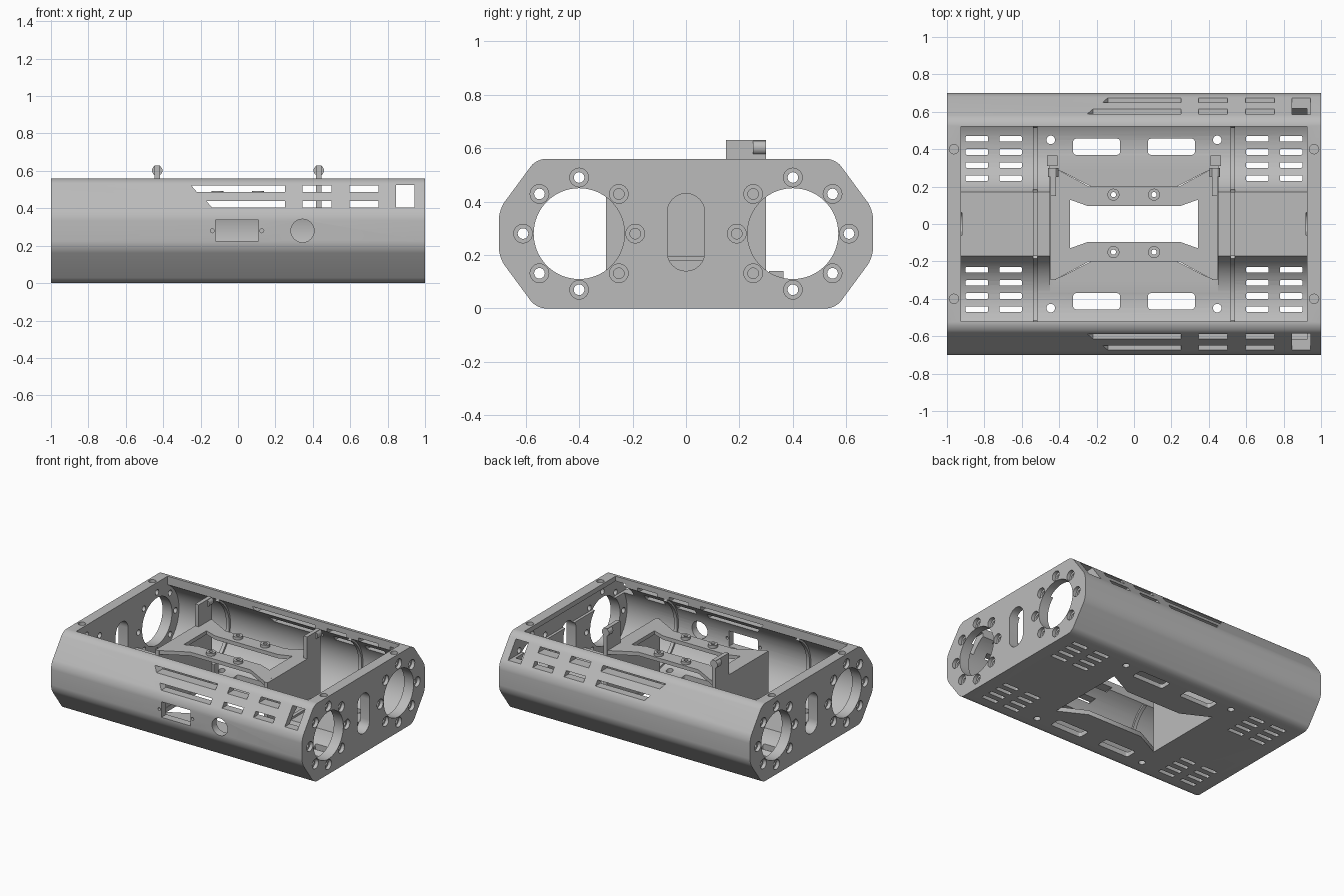
import bpy, bmesh, math

cube = bpy.data.objects.get("Cube")
if cube:
    bpy.data.objects.remove(cube, do_unlink=True)

grey = bpy.data.materials.new("light_grey")
grey.use_nodes = True
COLOUR = (0.5, 0.5, 0.5, 1)
grey.diffuse_color = COLOUR
for node in grey.node_tree.nodes:
    if node.type == 'BSDF_PRINCIPLED':
        node.inputs["Base Color"].default_value = COLOUR

SIGNS = (-1, 1)


# Profile helpers: each returns a list of 2D points
def rect(a0, a1, b0, b1):
    return [(a0, b0), (a1, b0), (a1, b1), (a0, b1)]


def arc(a, b, r, start, end, n):
    angles = [math.radians(start + (end - start) * i / n) for i in range(n + 1)]
    return [(a + r * math.cos(t), b + r * math.sin(t)) for t in angles]


def circle(a, b, r, n=32):
    return arc(a, b, r, 0, 360, n)[:-1]


def rounded(a0, a1, b0, b1, r):
    return (arc(a1 - r, b1 - r, r, 0, 90, 6) + arc(a0 + r, b1 - r, r, 90, 180, 6)
            + arc(a0 + r, b0 + r, r, 180, 270, 6) + arc(a1 - r, b0 + r, r, 270, 360, 6))


def hourglass(x_end, x_mid, y_end, y_mid):
    half = [(x_end, -y_end), (x_end, y_end), (x_mid, y_mid),
            (-x_mid, y_mid), (-x_end, y_end), (-x_end, -y_end)]
    return half + [(-x_mid, -y_mid), (x_mid, -y_mid)]


# Each prism is (axis, profile, low, high)
PLACE = {'x': lambda a, b, t: (t, a, b),
         'y': lambda a, b, t: (a, t, b),
         'z': lambda a, b, t: (a, b, t)}


def make(name, prisms):
    bm = bmesh.new()
    for axis, pts, lo, hi in prisms:
        low = [bm.verts.new(PLACE[axis](a, b, lo)) for a, b in pts]
        high = [bm.verts.new(PLACE[axis](a, b, hi)) for a, b in pts]
        bm.faces.new(low)
        bm.faces.new(high[::-1])
        for i in range(len(pts)):
            j = (i + 1) % len(pts)
            bm.faces.new((low[i], high[i], high[j], low[j]))
    bmesh.ops.recalc_face_normals(bm, faces=bm.faces)
    mesh = bpy.data.meshes.new(name)
    bm.to_mesh(mesh)
    bm.free()
    mesh.materials.append(grey)
    obj = bpy.data.objects.new(name, mesh)
    bpy.context.collection.objects.link(obj)
    return obj


def activate(obj):
    bpy.ops.object.select_all(action='DESELECT')
    obj.select_set(True)
    bpy.context.view_layer.objects.active = obj


def carve(target, prisms):
    cutter = make("cutter", prisms)
    cutter.hide_render = True
    mod = target.modifiers.new("carve", 'BOOLEAN')
    mod.operation, mod.solver, mod.object = 'DIFFERENCE', 'EXACT', cutter
    activate(target)
    bpy.ops.object.modifier_apply(modifier=mod.name)
    bpy.data.objects.remove(cutter, do_unlink=True)


def smooth(obj):
    activate(obj)
    bpy.ops.object.shade_smooth_by_angle(angle=math.radians(30))


# Housing: chamfered section with softened long edges
half = [(0.56, 0), (0.7, 0.19), (0.7, 0.37), (0.56, 0.56)]
section = half + [(-y, z) for y, z in reversed(half)]
housing = make("housing", [('x', section, -1, 1)])
bm = bmesh.new()
bm.from_mesh(housing.data)
long_edges = [e for e in bm.edges
              if abs(e.verts[0].co.x - e.verts[1].co.x) > 1]
bmesh.ops.bevel(bm, geom=long_edges, offset=0.035, offset_type='OFFSET',
                segments=6, profile=0.5, affect='EDGES')
bm.to_mesh(housing.data)
bm.free()

# Interior: two round cradles, open top, raised centre and flat middle well
INNER = 0.925
carve(housing, [('x', circle(0.4 * s, 0.28, 0.25, 64), -INNER, INNER) for s in SIGNS])
tee = [(0.52, 0.7), (0.52, 0.28), (0.2, 0.28), (0.2, 0.18)]
carve(housing, [('x', tee + [(-y, z) for y, z in reversed(tee)], -INNER, INNER)])
carve(housing, [('z', rect(-0.45, 0.45, -0.38, 0.38), 0.033, 0.4)])

# End plates: large round ports, central slot and bolt circles
ports, bores = [], []
for sx in SIGNS:
    lo, hi = sorted((0.92 * sx, 1.1 * sx))
    b_lo, b_hi = sorted((0.975 * sx, 1.1 * sx))
    ports.append(('x', rounded(-0.07, 0.07, 0.14, 0.43, 0.0699), lo, hi))
    for sy in SIGNS:
        ports.append(('x', circle(0.4 * sy, 0.28, 0.17, 64), lo, hi))
        for y, z in circle(0.4 * sy, 0.28, 0.21, 8):
            ports.append(('x', circle(y, z, 0.02, 16), lo, hi))
            bores.append(('x', circle(y, z, 0.035, 24), b_lo, b_hi))
carve(housing, ports)
carve(housing, bores)

# Chamfer vents and windows, passing through both long sides
vents = [('y', rect(0.845, 0.945, 0.405, 0.525), -0.8, 0.8)]
for z, x in ((0.405, -0.17), (0.487, -0.25)):
    top = z + 0.035
    slant = [(x + 0.03, z), (0.25, z), (0.25, top), (x, top)]
    vents.append(('y', slant, -0.8, 0.8))
    for x0 in (0.345, 0.595):
        vents.append(('y', rect(x0, x0 + 0.155, z, top), -0.8, 0.8))
carve(housing, vents)

# Front wall openings and rim screw holes
openings = [('y', rect(-0.12, 0.11, 0.225, 0.337), -0.8, -0.6),
            ('y', circle(0.345, 0.28, 0.062), -0.8, -0.6)]
openings += [('y', circle(x, 0.28, 0.011, 12), -0.8, -0.6) for x in (-0.137, 0.127)]
openings += [('z', circle(0.963 * sx, 0.4 * sy, 0.025, 24), 0.535, 0.7)
             for sx in SIGNS for sy in SIGNS]
carve(housing, openings)

# Floor: hourglass opening, vent grids, large slots and screw holes
floor = [('z', hourglass(0.415, 0.22, 0.295, 0.195), -0.1, 0.17)]
for sx in SIGNS:
    for sy in SIGNS:
        for x in (0.66, 0.84):
            for row in range(4):
                y = sy * (0.245 + 0.07 * row)
                x0 = sx * x
                floor.append(('z', rounded(x0 - 0.06, x0 + 0.06, y - 0.015,
                                           y + 0.015, 0.006), -0.1, 0.2))
        x0, y0 = 0.2 * sx, 0.413 * sy
        floor.append(('z', rounded(x0 - 0.125, x0 + 0.125, y0 - 0.043,
                                   y0 + 0.043, 0.015), -0.1, 0.2))
        floor.append(('z', circle(0.445 * sx, 0.45 * sy, 0.023, 24), -0.1, 0.2))
carve(housing, floor)
smooth(housing)

# Ribs lining the cradles, with a low bar over the raised centre
for side, sx in (("right", -1), ("left", 1)):
    lo, hi = sorted((0.515 * sx, 0.54 * sx))
    for end, sy in (("front", -1), ("back", 1)):
        ring = arc(0.4, 0.28, 0.254, -156, 61, 40) + arc(0.4, 0.28, 0.236, 61, -156, 40)
        rib = make(f"{side}_{end}_rib", [('x', [(y * sy, z) for y, z in ring], lo, hi)])
        smooth(rib)
    make(f"{side}_centre_bar", [('x', rect(-0.17, 0.17, 0.17, 0.195), lo, hi)])

# Mounting deck with hourglass window and screw bosses
deck = make("mounting_deck", [('z', hourglass(0.425, 0.24, 0.3, 0.2), 0.445, 0.472)])
carve(deck, [('z', hourglass(0.342, 0.25, 0.13, 0.097), 0.4, 0.6)])
spots = [(x, y) for x in (-0.11, 0.107) for y in (-0.15, 0.157)]
bosses = make("deck_bosses", [('z', circle(x, y, 0.032, 24), 0.446, 0.492) for x, y in spots])
for target in (deck, bosses):
    carve(target, [('z', circle(x, y, 0.014, 16), 0.4, 0.6) for x, y in spots])
smooth(bosses)

# Side plates rising into posts with round hinge barrels, plus floor stops
for side, sx in (("right", -1), ("left", 1)):
    lo, hi = sorted((0.418 * sx, 0.446 * sx))
    outline = [(-0.3, 0.032), (0.3, 0.032), (0.3, 0.63), (0.15, 0.63),
               (0.15, 0.472), (-0.3, 0.472)]
    make(f"{side}_support_plate", [('x', outline, lo, hi)])
    barrel = make(f"{side}_hinge_barrel",
                  [('y', circle(0.432 * sx, 0.602, 0.028, 24), 0.25, 0.3)])
    smooth(barrel)
    x0, x1 = sorted((0.41 * sx, 0.465 * sx))
    make(f"{side}_floor_stop", [('z', rect(x0, x1, 0.31, 0.365), 0.03, 0.14)])
